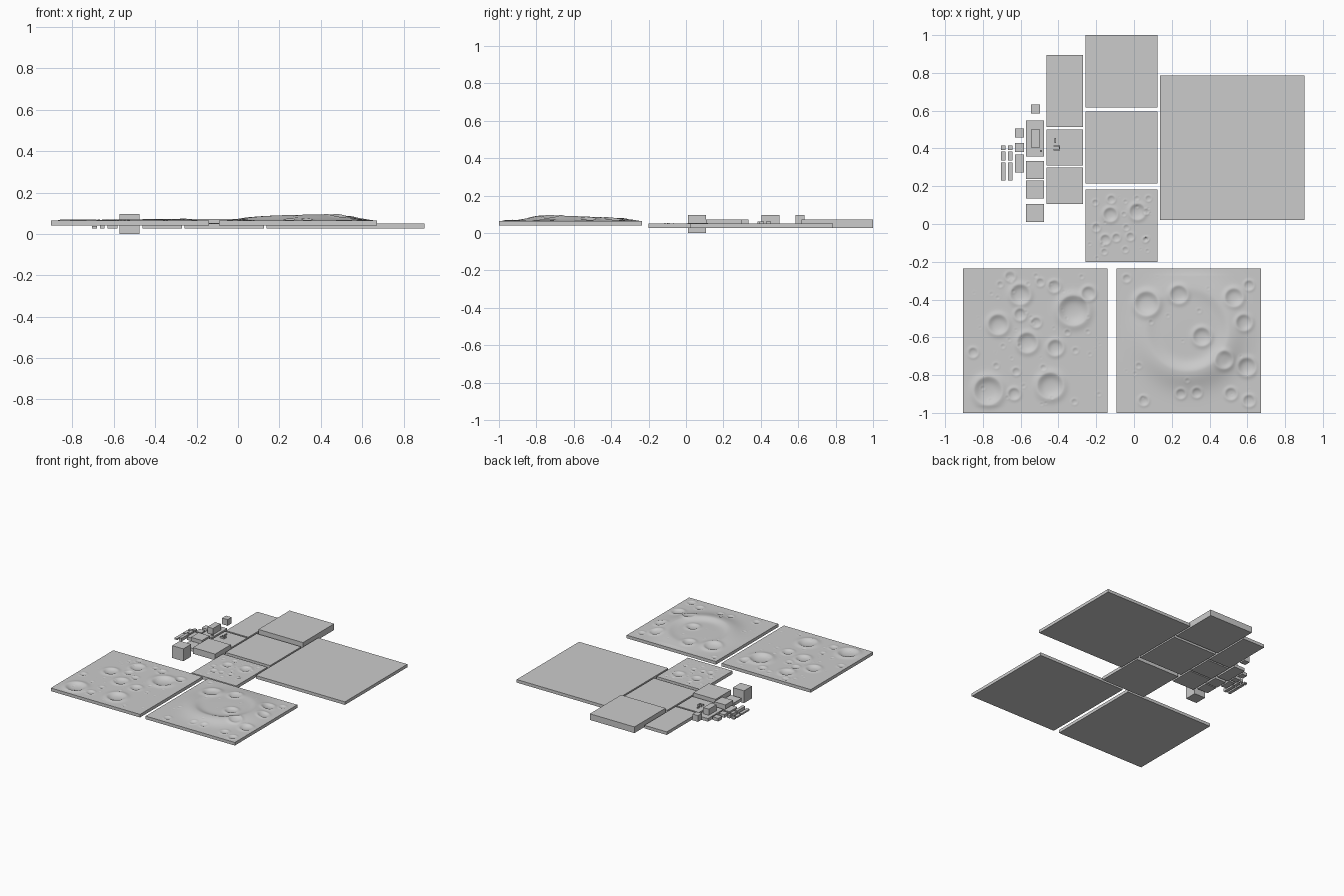
import bpy, bmesh, math, random

if "Cube" in bpy.data.objects:
    bpy.data.objects.remove(bpy.data.objects["Cube"])

U = 0.0239          # module: every block is a multiple of this
Z0 = 0.0255         # underside of the plain tiles


def box(name, x0, y0, sx, sy, sz, z0=Z0):
    """Block from its low corner and its size."""
    bm = bmesh.new()
    bmesh.ops.create_cube(bm, size=1)
    for v in bm.verts:
        v.co = (x0 + (v.co.x + .5) * sx, y0 + (v.co.y + .5) * sy, z0 + (v.co.z + .5) * sz)
    me = bpy.data.meshes.new(name)
    bm.to_mesh(me)
    bm.free()
    ob = bpy.data.objects.new(name, me)
    bpy.context.collection.objects.link(ob)
    return ob


def terrain(name, x0, y0, size, z0, thick, craters, n, small, seed, ring=None):
    """Cratered tile; craters are (u, v, radius) in 1/144 of a 0.765 tile."""
    rnd = random.Random(seed)
    k = 0.765 / 144
    cs = [(u * k, v * k, r * k) for u, v, r in craters]
    for _ in range(small):
        r = rnd.uniform(1, 2.4) * k
        cs.append((rnd.uniform(.05, .95) * size, rnd.uniform(.05, .95) * size, r))

    def height(x, y):
        h = 0.0
        if ring:                                     # broad basin wall
            cx, cy, R, amp = ring
            dx, dy = x - cx, y - cy
            d = math.hypot(dx, dy)
            a = math.atan2(dy, dx)
            side = 0.6 + 0.4 * math.cos(a + math.radians(60))
            w = 0.045 if d < R else 0.085
            h += amp * side * math.exp(-((d - R) / w) ** 2)
            h += amp * 0.45 * math.exp(-(d / (R * 1.1)) ** 4)
        for cx, cy, r in cs:
            dx, dy = x - cx, y - cy
            if abs(dx) > 2 * r or abs(dy) > 2 * r:
                continue
            t = math.hypot(dx, dy) / r
            h += r * (.09 * math.exp(-((t - 1) / .32) ** 2) - .16 * max(0, 1 - t * t))
        edge = min(x, y, size - x, size - y) / (size * .05)
        return h * min(1, max(0, edge))

    bm = bmesh.new()
    g = [[bm.verts.new((x0 + i * size / n, y0 + j * size / n,
                        z0 + thick + height(i * size / n, j * size / n)))
          for j in range(n + 1)] for i in range(n + 1)]
    for i in range(n):
        for j in range(n):
            bm.faces.new((g[i][j], g[i + 1][j], g[i + 1][j + 1], g[i][j + 1]))
    # skirt and underside
    loop = ([g[i][0] for i in range(n)] + [g[n][j] for j in range(n)]
            + [g[i][n] for i in range(n, 0, -1)] + [g[0][j] for j in range(n, 0, -1)])
    low = [bm.verts.new((v.co.x, v.co.y, z0)) for v in loop]
    m = len(loop)
    for i in range(m):
        q = (i + 1) % m
        bm.faces.new((loop[q], loop[i], low[i], low[q]))
    bm.faces.new(low[::-1])
    me = bpy.data.meshes.new(name)
    bm.to_mesh(me)
    bm.free()
    ob = bpy.data.objects.new(name, me)
    bpy.context.collection.objects.link(ob)
    bpy.ops.object.select_all(action='DESELECT')
    ob.select_set(True)
    bpy.context.view_layer.objects.active = ob
    bpy.ops.object.shade_smooth_by_angle(angle=math.radians(40))


# Cratered terrain tiles
terrain("cratered_plain", -.905, -1.0, .765, .04, U,
        [(57, 118, 10), (110, 102, 15), (91, 126, 6), (125, 119, 7), (35, 88, 10), (57, 98, 6),
         (73, 90, 5), (64, 70, 10), (92, 65, 8), (10, 60, 5), (25, 22, 14), (87, 27, 13),
         (51, 19, 6), (53, 41, 4), (47, 136, 5), (111, 11, 3), (37, 128, 3), (77, 130, 4),
         (33, 47, 3), (104, 80, 3), (112, 62, 3), (80, 45, 3)], 140, 45, 3)
terrain("basin_terrain", -.092, -1.0, .765, .04, U,
        [(117, 115, 9), (127, 90, 8), (85, 76, 9), (62, 118, 9), (107, 53, 9), (130, 46, 9),
         (64, 19, 5), (80, 20, 5), (10, 134, 4), (30, 109, 12), (27, 12, 5), (114, 19, 6),
         (132, 12, 6), (22, 47, 3), (132, 127, 5)], 140, 14, 8,
        ring=(.375, .44, .225, .024))
terrain("small_cratered_tile", -.258, -.2, .3825, Z0, U,
        [(25, 47, 7), (52, 50, 8), (11, 34, 4), (20, 22, 5), (31, 24, 4), (45, 25, 4), (40, 12, 3),
         (26, 62, 4), (63, 63, 3), (10, 59, 3), (60, 22, 3), (41, 34, 3), (19, 10, 3),
         (61, 50, 3), (40, 60, 2)], 90, 14, 5)

# Large flat plates
box("large_plate", .137, .022, 32 * U, 32 * U, U)
box("medium_plate", -.258, .214, 16 * U, 16 * U, U)
box("medium_slab", -.258, .618, 16 * U, 16 * U, 2 * U)

# Quarter size column
box("long_plate", -.462, .513, 8 * U, 16 * U, U)
box("square_plate", -.462, .309, 8 * U, 8 * U, U)
box("square_slab", -.462, .107, 8 * U, 8 * U, 2 * U)

# Eighth size column
box("brick_plate", -.572, .357, 4 * U, 8 * U, U)
box("thick_tile", -.572, .239, 4 * U, 4 * U, 2 * U)
box("thin_tile", -.572, .135, 4 * U, 4 * U, U)
box("large_cube", -.572, .011, 4 * U, 4 * U, 4 * U, 0)
box("raised_brick", -.546, .405, 2 * U, 4 * U, 2 * U, Z0 + U)
box("raised_cube", -.546, .585, 2 * U, 2 * U, 2 * U, Z0 + U)
box("tiny_cube", -.498, .381, U / 2, U / 2, U / 2, Z0 + U)

# Small column
for name, y, length in (("small_long_tile", .273, 4), ("small_tile", .382, 2), ("small_upper_tile", .457, 2)):
    box(name, -.630, y, 2 * U, length * U, U)

# Two columns of the smallest tiles
for col, x, h in (("inner", -.668, U), ("outer", -.705, U / 2)):
    for part, y, length in (("long", .229, 4), ("half", .335, 2), ("bit", .393, 1)):
        box(f"{col}_{part}_tile", x, y, U, length * U, h)

# Little bracket and hook lying on the square plate
top = Z0 + U
box("bracket_arm_low", -.426, .390, .034, .006, U / 2, top)
box("bracket_arm_high", -.426, .410, .034, .006, U / 2, top)
box("bracket_back", -.398, .396, .006, .014, U / 2, top)
box("hook_post", -.420, .428, .006, .026, U / 2, top)
